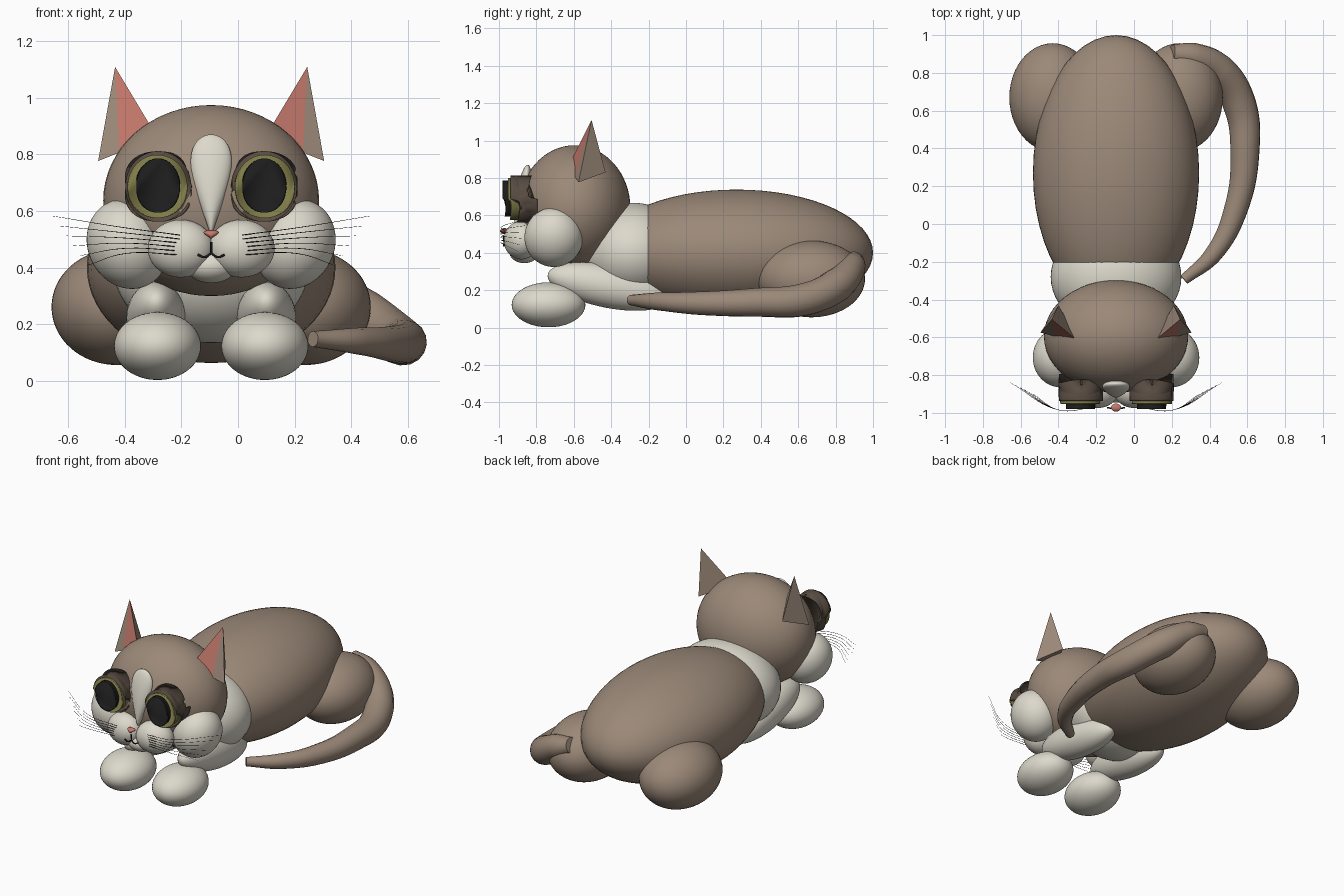
import bpy, bmesh
from math import radians
from mathutils import Matrix, Vector, Euler

old = bpy.data.objects.get("Cube")
if old:
    bpy.data.objects.remove(old, do_unlink=True)

MID = -0.095  # the cat's own plane of symmetry


def material(name, colour):
    m = bpy.data.materials.new(name)
    m.use_nodes = True
    m.diffuse_color = (*colour, 1)
    m.node_tree.nodes["Principled BSDF"].inputs["Base Color"].default_value = (*colour, 1)
    return m


FUR = material("brown fur", (0.33, 0.25, 0.19))
WHITE = material("white fur", (0.72, 0.69, 0.60))
LID = material("dark brown lid", (0.10, 0.073, 0.055))
IRIS = material("olive iris", (0.21, 0.20, 0.065))
BLACK = material("black", (0.012, 0.012, 0.012))
PINK = material("pink skin", (0.55, 0.19, 0.15))


def finish(name, bm, mats, smooth=True):
    me = bpy.data.meshes.new(name)
    bmesh.ops.recalc_face_normals(bm, faces=bm.faces)
    for f in bm.faces:
        f.smooth = smooth
    bm.to_mesh(me)
    bm.free()
    ob = bpy.data.objects.new(name, me)
    bpy.context.collection.objects.link(ob)
    for m in mats:
        me.materials.append(m)
    return ob


def ellipsoid(name, centre, half, mat, tilt=(0, 0, 0), shape=None):
    bm = bmesh.new()
    bmesh.ops.create_uvsphere(bm, u_segments=48, v_segments=32, radius=1)
    if shape:
        for v in bm.verts:
            shape(v.co)
    rot = Euler([radians(a) for a in tilt]).to_matrix().to_4x4()
    bm.transform(Matrix.Translation(centre) @ rot @ Matrix.Diagonal((*half, 1)))
    return finish(name, bm, [mat])


def disc(name, centre, half, mat, rounding):
    """Rounded disc facing forward."""
    bm = bmesh.new()
    bmesh.ops.create_cone(bm, cap_ends=True, segments=48, radius1=1, radius2=1, depth=2)
    bm.transform(Matrix.Translation(centre) @ Matrix.Diagonal((*half, 1))
                 @ Matrix.Rotation(radians(90), 4, 'X'))
    rims = [e for e in bm.edges if any(len(f.verts) > 4 for f in e.link_faces)]
    bmesh.ops.bevel(bm, geom=rims, offset=rounding, segments=5, profile=0.5, affect='EDGES')
    return finish(name, bm, [mat])


def tube(name, points, radii, mat, sides=2):
    cu = bpy.data.curves.new(name, 'CURVE')
    cu.dimensions = '3D'
    cu.bevel_depth = 1
    cu.bevel_resolution = sides
    cu.use_fill_caps = True
    cu.resolution_u = 10
    sp = cu.splines.new('BEZIER')
    sp.bezier_points.add(len(points) - 1)
    for bp, co, r in zip(sp.bezier_points, points, radii):
        bp.co, bp.radius = co, r
        bp.handle_left_type = bp.handle_right_type = 'AUTO'
    ob = bpy.data.objects.new(name, cu)
    bpy.context.collection.objects.link(ob)
    cu.materials.append(mat)
    bpy.ops.object.select_all(action='DESELECT')
    bpy.context.view_layer.objects.active = ob
    ob.select_set(True)
    bpy.ops.object.convert(target='MESH')
    bpy.ops.object.shade_smooth_by_angle(angle=radians(50))
    return ob


# Body, chest and head
ellipsoid("body", (MID, 0.27, 0.40), (0.44, 0.73, 0.338), FUR)
ellipsoid("chest", (MID, -0.28, 0.40), (0.346, 0.29, 0.267), WHITE)
ellipsoid("head", (MID, -0.595, 0.637), (0.382, 0.298, 0.338), FUR)


# Face blaze, narrowing towards the nose
def teardrop(co):
    co.x *= 0.68 + 0.5 * co.z


ellipsoid("blaze", (MID, -0.873, 0.695), (0.09, 0.037, 0.178), WHITE, (-9, 0, 0), teardrop)
ellipsoid("chin", (MID, -0.865, 0.405), (0.09, 0.08, 0.06), WHITE)


# Nose, a rounded wedge
def wedge(co):
    co.x *= 0.62 + 0.6 * co.z


ellipsoid("nose", (MID, -0.972, 0.516), (0.034, 0.022, 0.016), PINK, (0, 0, 0), wedge)

# Mouth stem
tube("mouth_stem", [(MID, -0.975, 0.49), (MID, -0.972, 0.45)], [0.004] * 2, BLACK)

# Paired parts, placed by distance from the middle plane
for side, label in ((1, "left"), (-1, "right")):
    def at(x, y, z):
        return Vector((MID + side * x, y, z))

    ellipsoid(label + "_haunch", at(0.335, 0.67, 0.26), (0.23, 0.287, 0.205), FUR)
    ellipsoid(label + "_foreleg", at(0.195, -0.41, 0.22), (0.106, 0.335, 0.115), WHITE, (-11, 0, 0))
    ellipsoid(label + "_paw", at(0.19, -0.735, 0.122), (0.154, 0.197, 0.12), WHITE)
    ellipsoid(label + "_cheek", at(0.295, -0.707, 0.483), (0.142, 0.157, 0.162), WHITE, (0, side * 25, 0))
    ellipsoid(label + "_muzzle", at(0.107, -0.88, 0.467), (0.118, 0.094, 0.102), WHITE, (0, 0, side * 8))

    # Eye layers
    disc(label + "_eyelid", at(0.187, -0.865, 0.687), (0.117, 0.042, 0.125), LID, 0.03)
    disc(label + "_iris", at(0.19, -0.92, 0.687), (0.106, 0.022, 0.112), IRIS, 0.01)
    disc(label + "_pupil", at(0.188, -0.952, 0.69), (0.077, 0.018, 0.096), BLACK, 0.01)

    # Ear: pointed shell with a pink front panel
    bm = bmesh.new()
    outer, back, inner, tip = (bm.verts.new(at(*p)) for p in (
        (0.4, -0.575, 0.777), (0.305, -0.43, 0.83), (0.19, -0.63, 0.86), (0.34, -0.505, 1.11)))
    fold = bm.verts.new(outer.co.lerp(inner.co, 0.36))
    bm.faces.new((fold, inner, tip)).material_index = 1
    for tri in ((outer, fold, tip), (outer, tip, back), (inner, back, tip)):
        bm.faces.new(tri)
    bm.faces.new((outer, back, inner, fold))
    finish(label + "_ear", bm, [FUR, PINK], smooth=False)

    # Mouth curl and whiskers
    tube(label + "_mouth_curl",
         [at(0, -0.972, 0.45), at(0.025, -0.975, 0.437), at(0.047, -0.972, 0.445)],
         [0.004] * 3, BLACK)
    for i in range(6):
        spread = i / 5
        start = at(0.11, -0.968, 0.515 - 0.07 * spread)
        middle = at(0.3, -0.985, 0.54 - 0.09 * spread)
        end = at(0.56 - 0.12 * spread, -0.84 - 0.06 * spread, 0.582 - 0.175 * spread)
        tube(f"{label}_whisker_{i + 1}", [start, middle, end], [0.0015, 0.0012, 0.0006], BLACK, 0)

# Tail, sweeping round the left side
tube("tail",
     [(0.20, 0.90, 0.36), (0.31, 0.885, 0.32), (0.45, 0.81, 0.23), (0.56, 0.63, 0.15),
      (0.587, 0.38, 0.135), (0.54, 0.08, 0.13), (0.42, -0.16, 0.14), (0.265, -0.295, 0.147)],
     [0.05, 0.075, 0.09, 0.088, 0.077, 0.063, 0.047, 0.028], FUR, 6)
